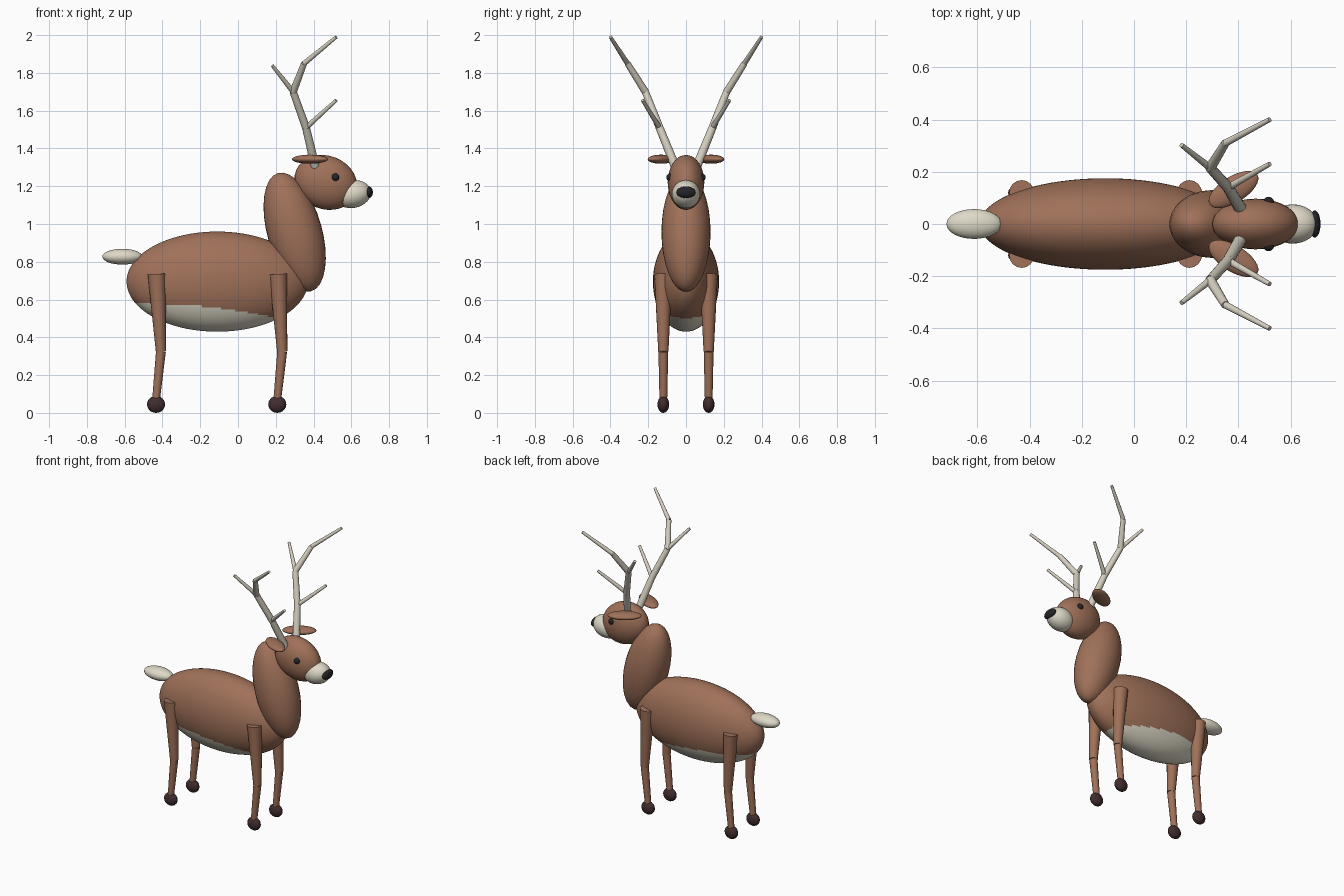
import bpy
from math import radians
from mathutils import Vector

cube = bpy.data.objects.get("Cube")
if cube:
    bpy.data.objects.remove(cube, do_unlink=True)


def material(name, rgb):
    mat = bpy.data.materials.new(name)
    mat.use_nodes = True
    mat.diffuse_color = (*rgb, 1)
    bsdf = next(n for n in mat.node_tree.nodes if n.type == "BSDF_PRINCIPLED")
    bsdf.inputs["Base Color"].default_value = (*rgb, 1)
    return mat


fur = material("brown fur", (0.35, 0.165, 0.1))
cream = material("cream fur", (0.73, 0.69, 0.57))
bone = material("antler bone", (0.66, 0.62, 0.52))
hoof = material("dark hoof", (0.055, 0.026, 0.028))
black = material("black", (0.018, 0.018, 0.022))


def finish(name, mat):
    obj = bpy.context.object
    obj.name = name
    obj.data.name = name
    obj.data.materials.append(mat)
    bpy.ops.object.shade_smooth_by_angle(angle=radians(40))
    return obj


def ellipsoid(name, mat, centre, radii, pitch=0, yaw=0, detail=32):
    bpy.ops.mesh.primitive_uv_sphere_add(
        segments=detail, ring_count=detail // 2, radius=1, location=centre,
        rotation=(0, radians(pitch), radians(yaw)))
    bpy.context.object.scale = radii
    return finish(name, mat)


def rod(name, mat, start, end, r_start, r_end):
    start, end = Vector(start), Vector(end)
    axis = end - start
    bpy.ops.mesh.primitive_cone_add(
        vertices=16, radius1=r_start, radius2=r_end, depth=axis.length,
        location=(start + end) / 2,
        rotation=axis.to_track_quat("Z", "Y").to_euler())
    return finish(name, mat)


# Body, with a cream belly below a line that drops toward the chest
body_centre, body_radii = Vector((-0.11, 0, 0.695)), Vector((0.48, 0.175, 0.265))
body = ellipsoid("body", fur, body_centre, body_radii, detail=128)
body.data.materials.append(cream)
for face in body.data.polygons:
    p = body_centre + face.center * body_radii
    if p.z < 0.578 - 0.15 * (p.x + 0.5) ** 2:
        face.material_index = 1

# Neck, head and tail
ellipsoid("neck", fur, (0.3, 0, 0.957), (0.145, 0.13, 0.325), pitch=-15.7)
ellipsoid("head", fur, (0.465, 0, 1.22), (0.17, 0.097, 0.141), pitch=22)
ellipsoid("muzzle", cream, (0.608, 0, 1.158), (0.097, 0.075, 0.073), pitch=-12)
ellipsoid("nose", black, (0.692, 0, 1.168), (0.022, 0.052, 0.031))
ellipsoid("tail", cream, (-0.612, 0, 0.827), (0.106, 0.057, 0.042))

for side, label in ((1, "left"), (-1, "right")):
    # Eyes and ears
    ellipsoid(f"{label}_eye", black, (0.515, side * 0.083, 1.247), (0.021,) * 3, detail=20)
    ellipsoid(f"{label}_ear", fur, (0.381, side * 0.132, 1.343),
              (0.108, 0.05, 0.024), yaw=side * 32)

    # Antler beam and its two tines
    beam = [(0.41, 0.055, 1.3), (0.36, 0.14, 1.51), (0.292, 0.215, 1.7),
            (0.35, 0.31, 1.85), (0.52, 0.4, 1.99)]
    beam = [(x, y * side, z) for x, y, z in beam]
    widths = [(0.024, 0.021), (0.021, 0.019), (0.02, 0.016), (0.014, 0.009)]
    for i, (r0, r1) in enumerate(widths):
        rod(f"{label}_antler_beam_{i + 1}", bone, beam[i], beam[i + 1], r0, r1)
    rod(f"{label}_front_tine", bone, beam[1], (0.52, side * 0.23, 1.655), 0.014, 0.009)
    rod(f"{label}_rear_tine", bone, beam[2], (0.182, side * 0.302, 1.838), 0.014, 0.009)

    # Legs: tapered thigh, tapered shin and rounded hoof
    for end, x in (("front", 0.212), ("hind", -0.43)):
        y = side * 0.12
        name = f"{label}_{end}"
        knee = (x + 0.022, y, 0.325)
        rod(f"{name}_upper_leg", fur, (x, y, 0.735), knee, 0.048, 0.027)
        rod(f"{name}_lower_leg", fur, knee, (x - 0.006, y, 0.05), 0.026, 0.02)
        ellipsoid(f"{name}_hoof", hoof, (x - 0.004, y, 0.045), (0.048, 0.031, 0.045), detail=20)
